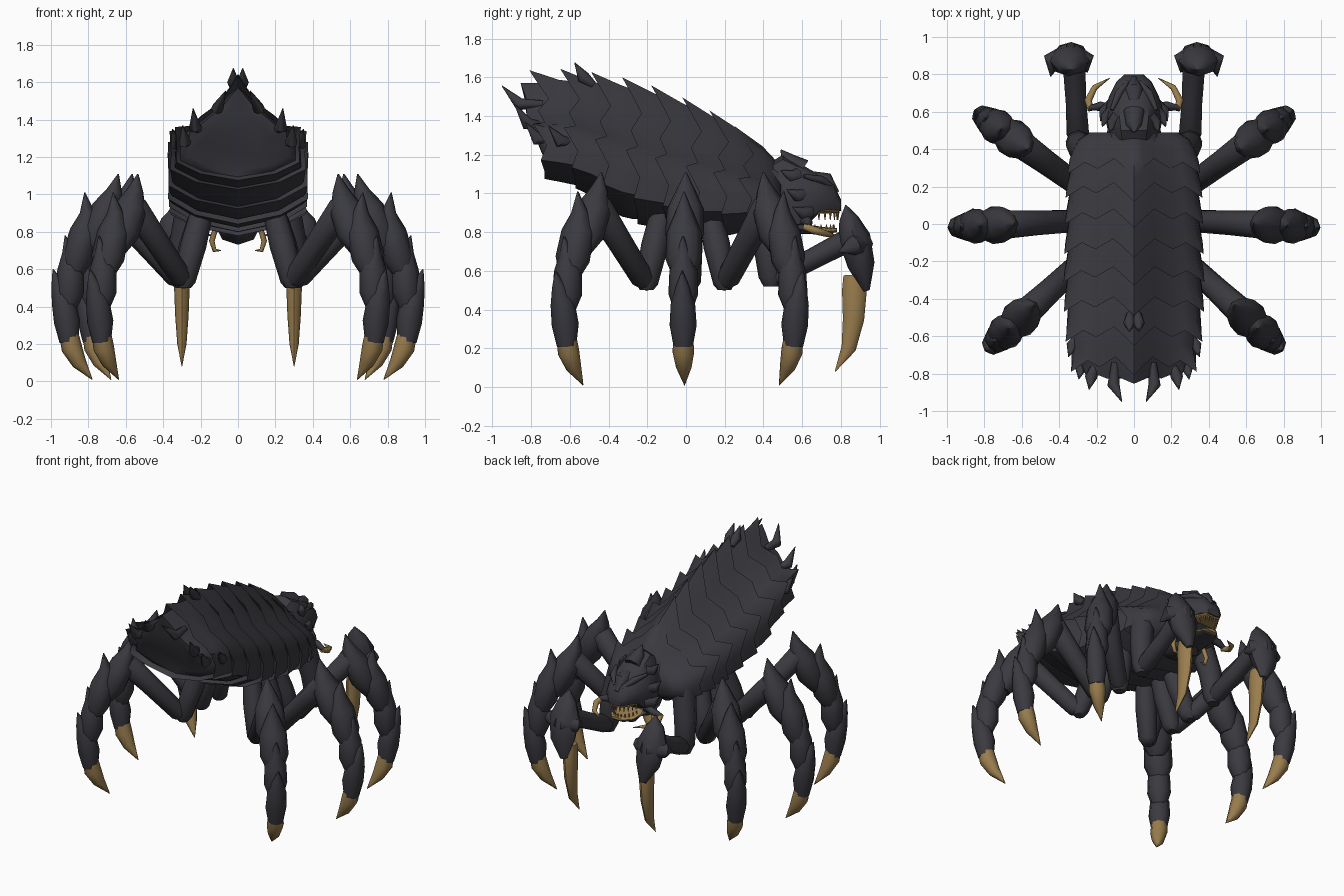
import bpy, bmesh, math
from mathutils import Vector

cube = bpy.data.objects.get("Cube")
if cube:
    bpy.data.objects.remove(cube, do_unlink=True)


def material(name, rgb):
    m = bpy.data.materials.new(name)
    m.use_nodes = True
    m.diffuse_color = (*rgb, 1)
    bsdf = m.node_tree.nodes["Principled BSDF"]
    bsdf.inputs["Base Color"].default_value = (*rgb, 1)
    bsdf.inputs["Roughness"].default_value = 0.7
    return m


SHELL = material("charcoal_shell", (0.043, 0.042, 0.051))
CLAW = material("tan_claw", (0.32, 0.205, 0.075))


def loft(name, rings, mat, angle=52):
    """Skin a list of equal-length point rings and cap both ends."""
    bm = bmesh.new()
    rows = [[bm.verts.new(p) for p in r] for r in rings]
    n = len(rows[0])
    for a, b in zip(rows, rows[1:]):
        for i in range(n):
            j = (i + 1) % n
            bm.faces.new((a[i], a[j], b[j], b[i]))
    bm.faces.new(rows[0])
    bm.faces.new(rows[-1])
    bmesh.ops.recalc_face_normals(bm, faces=bm.faces)
    mesh = bpy.data.meshes.new(name)
    bm.to_mesh(mesh)
    bm.free()
    mesh.materials.append(mat)
    ob = bpy.data.objects.new(name, mesh)
    bpy.context.collection.objects.link(ob)
    bpy.ops.object.select_all(action="DESELECT")
    ob.select_set(True)
    bpy.context.view_layer.objects.active = ob
    bpy.ops.object.shade_smooth_by_angle(angle=math.radians(angle))
    return ob


def tube(name, pts, radii, mat=SHELL, ref=(1, 0, 0), squash=1.0, sides=8):
    """Tapered limb along a path; squash scales the width along ref."""
    pts = [Vector(p) for p in pts]
    rings = []
    for i, p in enumerate(pts):
        t = (pts[min(i + 1, len(pts) - 1)] - pts[max(i - 1, 0)]).normalized()
        n = Vector(ref)
        n = (n - t * n.dot(t)).normalized()
        u = t.cross(n)
        ring = []
        for k in range(sides):
            a = math.tau * k / sides
            ring.append(p + radii[i] * (n * math.cos(a) * squash + u * math.sin(a)))
        rings.append(ring)
    return loft(name, rings, mat)


def lerp_table(table, y):
    for a, b in zip(table, table[1:]):
        if a[0] >= y >= b[0]:
            f = (a[0] - y) / (a[0] - b[0])
            return [p + (q - p) * f for p, q in zip(a[1:], b[1:])]
    return table[-1][1:] if y < table[-1][0] else table[0][1:]


# Body: half section (width, height) and stations (y, top, bottom, half width)
HALF = [(0, 1), (.14, .93), (.3, .81), (.55, .67), (.76, .57), (.93, .49),
        (1, .34), (1.01, .19), (.62, .07), (0, 0)]
BODY = [(.49, 1.13, .88, .26), (.43, 1.22, .83, .32), (.25, 1.345, .79, .345),
        (.05, 1.44, .79, .35), (-.15, 1.515, .82, .355), (-.33, 1.555, .88, .36),
        (-.55, 1.585, 1.03, .35), (-.72, 1.58, 1.08, .32), (-.83, 1.56, 1.12, .27)]
# Rear-edge jag of a plate for each half-section point: (backward, outward)
JAG = [(.08, .05), (.03, .01), (-.02, 0), (.035, .01), (0, 0), (.06, .035),
       (-.01, 0), (.02, 0), (0, 0), (0, 0)]


def body_ring(y, scale=1.0, jag=0.0, lean=0.0):
    top, bot, hw = lerp_table(BODY, y)
    mid = (top + bot) / 2
    half = []
    for (fx, fz), (back, out) in zip(HALF, JAG):
        x = hw * fx * scale + out * jag * fx
        z = mid + (fz - .5) * (top - bot) * scale + out * jag
        half.append((x, y - back * jag + lean * (1 - fz) ** 2, z))
    return half + [(-x, yy, z) for x, yy, z in half[-2:0:-1]]


edges = [.47, .33, .2, .06, -.1, -.25, -.41, -.57, -.73]
for i, (front, rear) in enumerate(zip(edges, edges[1:])):
    start = front + (.06 if i else .02)
    loft(f"back_plate_{i + 1}",
         [body_ring(start, .9), body_ring(front - .02, .98),
          body_ring((front + rear) / 2, 1.0, .1), body_ring(rear, 1.035, 1),
          body_ring(rear + .05, .88)], SHELL)
loft("tail_end", [body_ring(-.62, .96), body_ring(-.74, .98, 0, .05),
                  body_ring(-.83, .98, .3, .14), body_ring(-.83, .7, 0, .12)], SHELL)
tube("neck", [(0, .38, 1.0), (0, .54, 1.0)], [.18, .13])
tube("chest_keel", [(0, .3, .88), (0, .42, .84), (0, .52, .83), (0, .58, .86)],
     [.04, .09, .1, .05], squash=1.2)

# Head: skull, jaw, crest and teeth
HEAD = [(.42, 1.15, .86, .12), (.5, 1.2, .84, .14), (.57, 1.165, .82, .155),
        (.63, 1.13, .84, .15), (.69, 1.095, .9, .13), (.76, 1.05, .91, .095),
        (.8, .97, .91, .05)]


def head_ring(y, top, bot, hw):
    shape = [(0, 1), (.5, .93), (.85, .7), (1, .4), (.8, .05), (0, 0)]
    half = [(hw * a, y, bot + (top - bot) * b) for a, b in shape]
    return half + [(-x, yy, z) for x, yy, z in half[-2:0:-1]]


loft("skull", [head_ring(*h) for h in HEAD], SHELL, 35)
loft("lower_jaw", [head_ring(.54, .87, .79, .12), head_ring(.64, .835, .79, .11),
                   head_ring(.72, .815, .785, .08), head_ring(.76, .81, .785, .05)], SHELL)
loft("lower_gum", [head_ring(.62, .84, .81, .1), head_ring(.72, .825, .79, .086),
                   head_ring(.78, .82, .8, .04)], CLAW)
loft("upper_gum", [head_ring(.64, .93, .895, .105), head_ring(.72, .93, .895, .098),
                   head_ring(.79, .93, .9, .055)], CLAW)
tube("crest", [(0, .6, 1.12), (0, .53, 1.165), (0, .49, 1.225)], [.06, .045, .003])
tube("nose_bump", [(0, .65, 1.08), (0, .72, 1.06), (0, .78, 1.0)], [.035, .05, .015])

for i in range(11):
    a = math.pi * (i + .5) / 11
    x, y = .092 * math.cos(a), .67 + .115 * math.sin(a)
    tube(f"upper_tooth_{i + 1}", [(x, y, .91), (x * .95, y, .862)], [.009, .002], CLAW, sides=5)
    tube(f"lower_tooth_{i + 1}", [(x * .85, y - .02, .81), (x * .85, y - .02, .84)],
         [.008, .002], CLAW, sides=5)

# Leg template in its own plane: (reach, height), radii and sideways widening
PLATES = [
    ([(.39, 1.11), (.41, 1.02), (.45, .92), (.51, .79), (.55, .7)], [.003, .042, .083, .088, .05], 1.15),
    ([(.57, 1.01), (.555, .9), (.57, .8), (.61, .66), (.635, .57)], [.003, .042, .08, .084, .05], 1.12),
    ([(.675, .78), (.655, .69), (.645, .6), (.65, .48), (.66, .4)], [.003, .037, .072, .077, .05], 1),
    ([(.74, .6), (.715, .52), (.685, .43), (.665, .32), (.655, .21)], [.003, .035, .063, .07, .05], 1)]


def leg(name, side, y0, angle):
    out = Vector((math.cos(angle) * side, math.sin(angle), 0))
    across = (-out.y, out.x, 0)
    base = Vector((.25 * side, y0, 0))

    def place(pts):
        return [base + out * r + Vector((0, 0, z)) for r, z in pts]

    elbow, = place([(.05, .54)])
    hip = Vector((.19 * side, y0 * .7, .92))
    tube(name + "_coxa", [hip, (hip + elbow) / 2, elbow, elbow - Vector((0, 0, .04))],
         [.06, .07, .06, .035], ref=across)
    tube(name + "_femur", place([(.03, .52), (.08, .56), (.27, .77), (.42, .93), (.47, .97)]),
         [.03, .06, .066, .075, .04], ref=across)
    for i, (pts, radii, widen) in enumerate(PLATES):
        tube(f"{name}_shin_plate_{i + 1}", place(pts), radii, ref=across, squash=widen)
    tube(name + "_claw", place([(.655, .25), (.64, .18), (.6, .1), (.53, .01)]),
         [.052, .056, .04, .002], CLAW, across)


for label, s in (("left", 1), ("right", -1)):
    for part, y0, deg in (("rear", -.17, -43), ("middle", .02, -3), ("front", .17, 36)):
        leg(f"{label}_{part}_leg", s, y0, math.radians(deg))

    # Grasping arm with a long curved claw
    arm = f"{label}_arm"
    tube(arm + "_upper", [(.25 * s, .38, .95), (.29 * s, .42, .75), (.3 * s, .44, .57),
                          (.3 * s, .44, .52)], [.08, .075, .065, .04])
    tube(arm + "_fore", [(.3 * s, .41, .55), (.3 * s, .48, .58), (.31 * s, .65, .66),
                         (.32 * s, .84, .76)], [.03, .06, .055, .06])
    tube(arm + "_hand", [(.34 * s, .825, .94), (.345 * s, .84, .87), (.345 * s, .87, .77),
                         (.335 * s, .905, .63), (.31 * s, .93, .5)],
         [.003, .05, .083, .07, .02], squash=1.3)
    for k, (x, y, z) in enumerate([(.445, .79, .7), (.25, .81, .72)]):
        tube(f"{arm}_hand_spur_{k + 1}", [(.34 * s, .9, .74), (x * s, .865, .73), (x * s, y, z)],
             [.07, .05, .003], ref=(0, 0, 1))
    tube(arm + "_claw", [(.3 * s, .865, .58), (.3 * s, .87, .5), (.3 * s, .865, .35),
                         (.3 * s, .84, .2), (.3 * s, .77, .08)],
         [.052, .064, .055, .038, .002], CLAW, squash=.65)

    # Tusks and cheek frill
    tube(f"{label}_tusk_base", [(.12 * s, .62, .86), (.18 * s, .63, .85), (.24 * s, .62, .83)],
         [.03, .025, .015])
    tube(f"{label}_tusk", [(.23 * s, .61, .83), (.245 * s, .66, .81), (.21 * s, .73, .79),
                           (.13 * s, .78, .78)], [.018, .02, .016, .002], CLAW, (0, 0, 1))
    tube(f"{label}_under_hook", [(.12 * s, .55, .82), (.14 * s, .56, .75), (.125 * s, .56, .7),
                                 (.09 * s, .56, .7)], [.015, .015, .012, .002], CLAW, (0, 1, 0))
    for k, (x, y, z) in enumerate([(.18, .55, .9), (.17, .52, .99), (.13, .49, 1.09)]):
        tube(f"{label}_cheek_spike_{k + 1}", [(x * .65 * s, y + .08, z), (x * .9 * s, y + .05, z),
                                              (x * s, y, z + .03)], [.04, .03, .002])
    tube(f"{label}_brow", [(.03 * s, .76, 1.03), (.08 * s, .7, 1.07), (.12 * s, .61, 1.09)],
         [.012, .022, .01])

    # Curved spikes around the tail and a pair on the ridge
    horns = [((.1, -.74, 1.46), (.11, -.86, 1.46), (.065, -.95, 1.555)),
             ((.19, -.72, 1.34), (.23, -.82, 1.36), (.24, -.885, 1.46)),
             ((.25, -.68, 1.28), (.285, -.77, 1.28), (.295, -.83, 1.37)),
             ((.28, -.58, 1.26), (.33, -.65, 1.27), (.35, -.71, 1.35)),
             ((.02, -.48, 1.56), (.025, -.53, 1.6), (.025, -.575, 1.675))]
    for k, pts in enumerate(horns):
        tube(f"{label}_tail_horn_{k + 1}", [(x * s, y, z) for x, y, z in pts], [.02, .033, .002])
